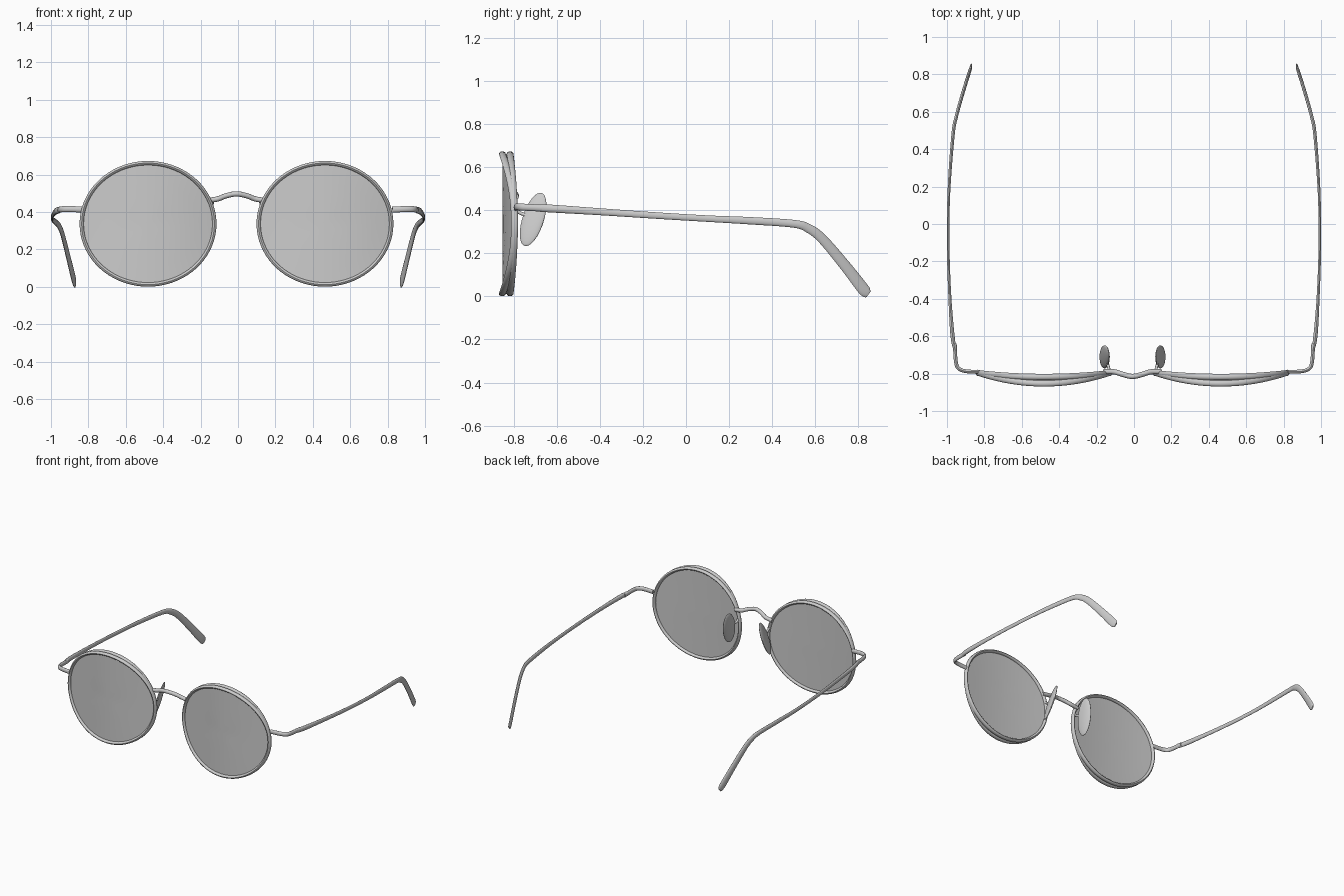
import bpy, bmesh, math
from mathutils import Vector

if "Cube" in bpy.data.objects:
    bpy.data.objects.remove(bpy.data.objects["Cube"])

CX = -0.008               # bridge sits slightly off centre
LX, LZ = 0.473, 0.337     # lens centre
RX, RZ = 0.355, 0.325     # rim centreline radii
Y, Z = Vector((0, 1, 0)), Vector((0, 0, 1))


def finish(name, bm):
    bmesh.ops.recalc_face_normals(bm, faces=bm.faces)
    me = bpy.data.meshes.new(name)
    bm.to_mesh(me)
    bm.free()
    ob = bpy.data.objects.new(name, me)
    bpy.context.collection.objects.link(ob)
    bpy.ops.object.select_all(action='DESELECT')
    ob.select_set(True)
    bpy.context.view_layer.objects.active = ob
    bpy.ops.object.shade_smooth_by_angle(angle=math.radians(40))
    return ob


def smooth_path(pts, steps):
    """Catmull-Rom through points of any dimension."""
    p = [pts[0]] + pts + [pts[-1]]
    out = []
    for i in range(1, len(p) - 2):
        for s in range(steps):
            t = s / steps
            out.append([0.5 * (2 * b + (c - a) * t + (2 * a - 5 * b + 4 * c - d) * t * t
                               + (3 * b - a - 3 * c + d) * t ** 3)
                        for a, b, c, d in zip(*p[i - 1:i + 3])])
    return out + [list(pts[-1])]


def sweep(name, path, ref=Z, closed=False, sides=12):
    """Path rows are x, y, z, half width, half height of an elliptical section."""
    bm = bmesh.new()
    n = len(path)
    rings = []
    for i, (x, y, z, a, b) in enumerate(path):
        nxt = path[(i + 1) % n] if closed else path[min(i + 1, n - 1)]
        prv = path[i - 1] if closed else path[max(i - 1, 0)]
        t = (Vector(nxt[:3]) - Vector(prv[:3])).normalized()
        side = t.cross(ref).normalized()
        up = side.cross(t)
        rings.append([bm.verts.new(Vector((x, y, z)) + side * a * math.cos(k) + up * b * math.sin(k))
                      for k in (2 * math.pi * j / sides for j in range(sides))])
    for i in range(n if closed else n - 1):
        r, q = rings[i], rings[(i + 1) % n]
        for j in range(sides):
            k = (j + 1) % sides
            bm.faces.new((r[j], r[k], q[k], q[j]))
    if not closed:
        bm.faces.new(rings[0])
        bm.faces.new(rings[-1])
    return finish(name, bm)


def front_y(u):
    return -0.795 - 0.058 * (1 - u * u)


def back_y(u):
    return -0.797 - 0.020 * (1 - u * u)


def rim(name, cx, bow):
    path = []
    for i in range(72):
        a = 2 * math.pi * i / 72
        path.append((cx + RX * math.cos(a), bow(math.cos(a)), LZ + RZ * math.sin(a), 0.011, 0.016))
    sweep(name, path, Y, True)


def lens(name, cx):
    # bowed front and back surfaces joined at the edge
    bm = bmesh.new()
    seg, loops = 72, []
    radii = [0.25, 0.5, 0.75, 1.0]
    for bow, rs in ((front_y, radii), (back_y, radii[::-1])):
        for r in rs:
            loops.append([bm.verts.new((cx + RX * r * math.cos(a), bow(r * math.cos(a)),
                                        LZ + RZ * r * math.sin(a)))
                          for a in (2 * math.pi * i / seg for i in range(seg))])
    for p, q in zip(loops, loops[1:]):
        for i in range(seg):
            k = (i + 1) % seg
            bm.faces.new((p[i], p[k], q[k], q[i]))
    for loop, bow in ((loops[0], front_y), (loops[-1], back_y)):
        c = bm.verts.new((cx, bow(0), LZ))
        for i in range(seg):
            bm.faces.new((c, loop[i], loop[(i + 1) % seg]))
    finish(name, bm)


def nose_pad(name, s):
    # flattened oval, leaning back at the top and flaring at the bottom
    bm = bmesh.new()
    bmesh.ops.create_uvsphere(bm, u_segments=24, v_segments=14, radius=1)
    for v in bm.verts:
        x, y, z = v.co
        px, py, pz = x * 0.014, y * 0.052, z * 0.124
        v.co = (CX + s * (0.149 + px - 0.16 * pz + 0.25 * py), -0.71 + py + 0.27 * pz, 0.357 + pz)
    finish(name, bm)


for s, tag in ((-1, "left"), (1, "right")):
    cx = CX + s * LX
    rim("front_rim_" + tag, cx, front_y)
    rim("back_rim_" + tag, cx, back_y)
    lens("lens_" + tag, cx)
    nose_pad("nose_pad_" + tag, s)
    # wire holding the pad
    arm = [(0.128, -0.79, 0.40), (0.128, -0.765, 0.385), (0.145, -0.725, 0.37)]
    sweep("pad_arm_" + tag, smooth_path([(CX + s * x, y, z, 0.008, 0.008) for x, y, z in arm], 6))
    # end piece wrapping from rim to temple
    end = [(0.825, -0.79, 0.413), (0.90, -0.787, 0.416), (0.94, -0.77, 0.415),
           (0.953, -0.73, 0.413), (0.958, -0.64, 0.408)]
    sweep("end_piece_" + tag, smooth_path([(s * x, y, z, 0.010, 0.016) for x, y, z in end], 8))
    # temple with curved ear tip
    temple = [(0.955, -0.68, 0.411, 0.008, 0.018), (0.970, -0.60, 0.406, 0.011, 0.018),
              (0.984, -0.40, 0.393, 0.008, 0.016), (0.993, -0.15, 0.376, 0.007, 0.015),
              (0.992, 0.10, 0.361, 0.007, 0.015), (0.982, 0.30, 0.351, 0.008, 0.017),
              (0.965, 0.50, 0.337, 0.009, 0.018), (0.951, 0.57, 0.315, 0.009, 0.021),
              (0.934, 0.635, 0.265, 0.009, 0.023), (0.903, 0.74, 0.141, 0.009, 0.026),
              (0.876, 0.825, 0.032, 0.008, 0.028), (0.871, 0.848, 0.010, 0.004, 0.017)]
    sweep("temple_" + tag, smooth_path([(s * p[0],) + p[1:] for p in temple], 6))

# bridge
half = [(0.155, -0.79, 0.462), (0.10, -0.79, 0.470), (0.055, -0.803, 0.487), (0, -0.815, 0.497)]
bridge = [(CX - x, y, z, 0.014, 0.014) for x, y, z in half]
bridge += [(CX + x, y, z, 0.014, 0.014) for x, y, z in half[-2::-1]]
sweep("bridge", smooth_path(bridge, 8))
